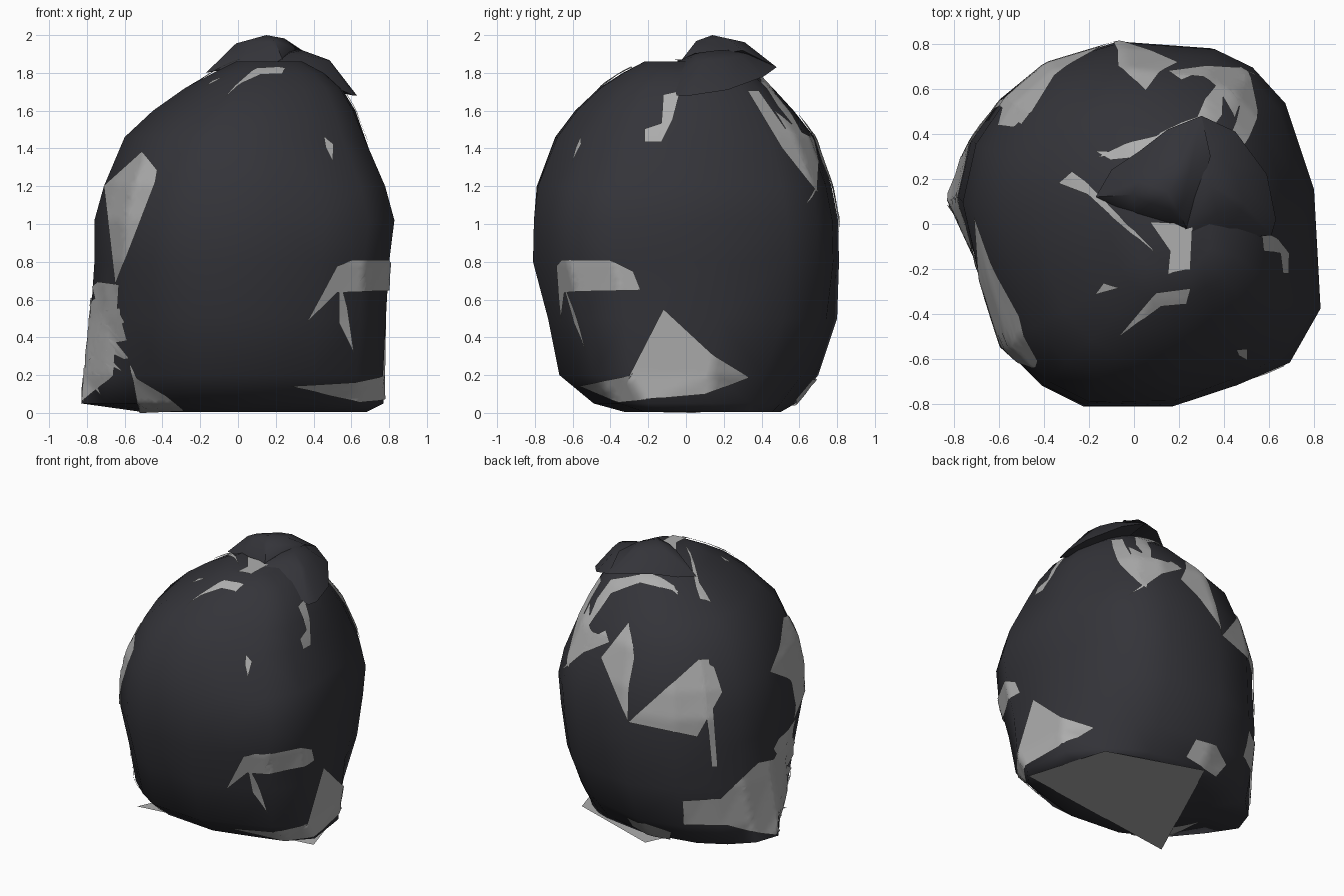
import bpy, bmesh, math
from mathutils import Vector
from mathutils.bvhtree import BVHTree

if "Cube" in bpy.data.objects:
    bpy.data.objects.remove(bpy.data.objects["Cube"])


def material(name, rgb):
    m = bpy.data.materials.new(name)
    m.diffuse_color = (*rgb, 1)
    m.use_nodes = True
    m.node_tree.nodes["Principled BSDF"].inputs["Base Color"].default_value = m.diffuse_color
    return m


DARK = material("black_plastic", (0.034, 0.034, 0.041))
GREY = material("grey_lining", (0.42, 0.42, 0.42))


def finish(bm, name, mat, angle=70):
    me = bpy.data.meshes.new(name)
    bm.to_mesh(me)
    bm.free()
    ob = bpy.data.objects.new(name, me)
    bpy.context.collection.objects.link(ob)
    me.materials.append(mat)
    bpy.ops.object.select_all(action='DESELECT')
    ob.select_set(True)
    bpy.context.view_layer.objects.active = ob
    bpy.ops.object.shade_smooth_by_angle(angle=math.radians(angle))
    return ob


# Sack body: one uneven outline, fitted to a box at each height.
# The last two numbers pull in the diagonals (++/-- corners, then the +- corner).
outline = [(-.80, .1), (-.74, .36), (-.6, .56), (-.42, .71), (-.08, .81), (.35, .78), (.52, .70),
           (.67, .54), (.8, .16), (.83, -.37), (.69, -.61), (.45, -.71), (.17, -.80), (-.24, -.80),
           (-.43, -.71), (-.62, -.53), (-.73, -.2)]
levels = [(.004, -.5, .70, -.33, .5, .1, .05), (.05, -.83, .80, -.5, .58, .15, .05),
          (.2, -.81, .81, -.69, .7, .12, .07), (.5, -.78, .80, -.74, .8, .05, .03),
          (.8, -.76, .80, -.81, .81, 0, 0), (1.02, -.76, .828, -.805, .805, 0, 0),
          (1.2, -.71, .79, -.79, .77, 0, .02), (1.46, -.6, .7, -.70, .68, .02, .07),
          (1.6, -.45, .65, -.6, .57, .04, .1), (1.72, -.28, .57, -.47, .46, .04, .1),
          (1.8, -.13, .47, -.34, .36, .03, .08), (1.86, -.01, .34, -.22, .2, 0, 0)]
bm = bmesh.new()
rings = []
for z, x0, x1, y0, y1, same, front_right in levels:
    ring = []
    for x, y in outline:
        d = 2 * x * y / (x * x + y * y)
        k = 1 - (same * d if d > 0 else front_right * -d if x > 0 else 0)
        px, py = x0 + (x + .80) / 1.63 * (x1 - x0), y0 + (y + .80) / 1.61 * (y1 - y0)
        mx, my = (x0 + x1) / 2, (y0 + y1) / 2
        ring.append(bm.verts.new((mx + (px - mx) * k, my + (py - my) * k, z)))
    rings.append(ring)
n = len(outline)
for a, b in zip(rings, rings[1:]):
    for i in range(n):
        bm.faces.new((a[i], a[(i + 1) % n], b[(i + 1) % n], b[i]))
bm.faces.new(rings[0])
bm.faces.new(rings[-1])
bmesh.ops.recalc_face_normals(bm, faces=bm.faces)
bmesh.ops.triangulate(bm, faces=bm.faces)
tree = BVHTree.FromBMesh(bm)
finish(bm, "sack_body", DARK)

# View frames for placing lining patches: right, up, toward-viewer
VIEWS = {
    "front": (Vector((1, 0, 0)), Vector((0, 0, 1)), Vector((0, -1, 0))),
    "right": (Vector((0, 1, 0)), Vector((0, 0, 1)), Vector((1, 0, 0))),
    "top": (Vector((1, 0, 0)), Vector((0, 1, 0)), Vector((0, 0, 1))),
}
CENTRE = {"back_left": (686, 670), "low_back": (1134, 670)}
for view, turn, lift in (("back_left", -36, 25), ("low_back", 40, -25)):
    a, e = math.radians(turn), math.radians(lift)
    toward = Vector((math.sin(a) * math.cos(e), math.cos(a) * math.cos(e), math.sin(e)))
    side = Vector((-math.cos(a), math.sin(a), 0))
    VIEWS[view] = (side, toward.cross(side), toward)


def patch(name, view, pts, graze=.12):
    """Drape a flat polygon, drawn in a view, onto the sack surface."""
    r, u, t = VIEWS[view]
    base = Vector()
    if view in CENTRE:
        cx, cy = CENTRE[view]
        pts = [((x - cx) / 148, (cy - y) / 148) for x, y in pts]
        base = Vector((0, 0, 1))
    bm = bmesh.new()
    bm.faces.new([bm.verts.new(base + r * x + u * y + t * 5) for x, y in pts])
    bmesh.ops.triangulate(bm, faces=bm.faces)
    for _ in range(6):
        long = [e for e in bm.edges if e.calc_length() > .04]
        if not long:
            break
        bmesh.ops.subdivide_edges(bm, edges=long, cuts=1)
        bmesh.ops.triangulate(bm, faces=bm.faces)
    missed = []
    for v in bm.verts:
        hit, normal, _, _ = tree.ray_cast(v.co, -t)
        if hit is None or normal.dot(t) < graze:
            missed.append(v)
        else:
            v.co = hit + normal * .011
    bmesh.ops.delete(bm, geom=missed, context='VERTS')
    for f in bm.faces:
        f.normal_update()
        if f.normal.dot(t) < 0:
            f.normal_flip()
    finish(bm, name, GREY)


# Lining showing on the front
patch("lining_front_left", "front", [(-.7, 1.2), (-.5, 1.38), (-.42, 1.28), (-.43, 1.22), (-.64, .68)])
patch("lining_left_corner", "front", [(-.77, .7), (-.62, .68), (-.66, .5), (-.65, .2), (-.82, .06)], .02)
patch("lining_front_foot", "front", [(-.57, .28), (-.53, .19), (-.38, .1), (-.28, .02), (-.52, .01)], .02)
patch("lining_front_crescent", "front", [(.36, .48), (.52, .78), (.6, .81), (.72, .81), (.7, .645), (.52, .64)])
patch("lining_front_spike", "front", [(.53, .73), (.575, .56), (.61, .32), (.53, .48)])
patch("lining_front_nick", "front", [(.45, 1.46), (.5, 1.42), (.5, 1.32), (.46, 1.4)])
# Right side
patch("lining_right_crescent", "right", [(-.6, .81), (-.4, .81), (-.28, .75), (-.24, .65), (-.6, .645)])
patch("lining_right_foot", "right", [(-.56, .15), (-.3, .2), (-.12, .55), (.15, .3), (.33, .19), (.1, .1), (-.35, .06)])
patch("lining_right_shoulder", "right", [(.32, 1.7), (.38, 1.7), (.52, 1.5), (.66, 1.42), (.69, 1.16), (.5, 1.4)])
patch("lining_right_strip", "right", [(-.03, 1.7), (-.07, 1.55), (-.13, 1.43), (-.22, 1.43), (-.22, 1.5), (-.13, 1.53), (-.12, 1.68)])
# Top
patch("lining_top_sliver", "top", [(-.17, .32), (.2, .31), (-.1, .28)])
patch("lining_top_crease", "top", [(-.33, .18), (-.27, .23), (-.2, .18), (.12, -.15), (-.08, .02), (-.2, .13)])
patch("lining_top_neck", "top", [(.07, .01), (.26, .0), (.25, -.2), (.15, -.22), (.16, -.12)])
patch("lining_top_front", "top", [(-.07, -.5), (.1, -.3), (.25, -.28), (.23, -.35), (.12, -.36)])
patch("lining_top_nick", "top", [(-.17, -.31), (-.13, -.26), (-.06, -.28)])
# Left and back
patch("lining_back_upper", "back_left", [(601, 655), (629, 620), (634, 655), (628, 685), (627, 719)])
patch("lining_left_middle", "back_left", [(627, 719), (697, 657), (712, 665), (720, 690), (695, 734)])
patch("lining_left_stick", "back_left", [(699, 657), (707, 657), (715, 764), (709, 764)])
patch("lining_neck_crack", "back_left", [(581, 637), (598, 597), (612, 578), (650, 572), (680, 592), (640, 582), (612, 592)])
patch("lining_back_crack", "back_left", [(563, 668), (583, 640), (606, 628), (610, 640), (585, 650)])
patch("lining_left_foot", "back_left", [(680, 797), (718, 795), (755, 760), (780, 755), (803, 712), (778, 833),
                                        (755, 830), (725, 822), (682, 821)], .05)
patch("lining_back_shoulder", "low_back", [(1128, 550), (1150, 562), (1178, 570), (1141, 587)])
patch("lining_back_foot", "low_back", [(1185, 765), (1195, 747), (1215, 752), (1225, 770), (1215, 782)])

# Lining underneath, the flat patch the sack rests on
bm = bmesh.new()
base_face = bm.faces.new([bm.verts.new((x, y, 0)) for x, y in [(.76, -.2), (-.56, -.38), (-.1, .62), (.58, .39)]])
base_face.normal_update()
if base_face.normal.z > 0:
    base_face.normal_flip()
finish(bm, "lining_base", GREY)


def flap(name, rim, apex):
    """Domed flap of gathered plastic, rim to apex with a middle ring."""
    bm = bmesh.new()
    apex = Vector(apex)
    outer = [bm.verts.new(p) for p in rim]
    inner = []
    for p in rim:
        m = Vector(p).lerp(apex, .5)
        m.z += .28 * (apex.z - p[2])
        inner.append(bm.verts.new(m))
    tip = bm.verts.new(apex)
    low = bm.verts.new((apex.x, apex.y, min(p[2] for p in rim) + .06))
    k = len(rim)
    for i in range(k):
        j = (i + 1) % k
        bm.faces.new((outer[i], outer[j], inner[j], inner[i]))
        bm.faces.new((inner[i], inner[j], tip))
        bm.faces.new((outer[j], outer[i], low))
    bmesh.ops.recalc_face_normals(bm, faces=bm.faces)
    finish(bm, name, DARK, 60)


# Gathered knot at the neck
flap("knot_left_flap", [(-.17, .12, 1.80), (-.1, .24, 1.82), (.02, .32, 1.84), (.15, .42, 1.85), (.3, .48, 1.83),
                        (.34, .3, 1.92), (.24, -.03, 1.86), (.17, -.01, 1.84), (0, .04, 1.84)], (.15, .14, 2.0))
flap("knot_right_flap", [(.2, -.07, 1.85), (.4, -.07, 1.78), (.61, -.05, 1.68), (.63, .02, 1.68), (.59, .22, 1.71),
                         (.45, .41, 1.78), (.3, .48, 1.83), (.27, .3, 1.92)], (.34, .17, 1.92))
